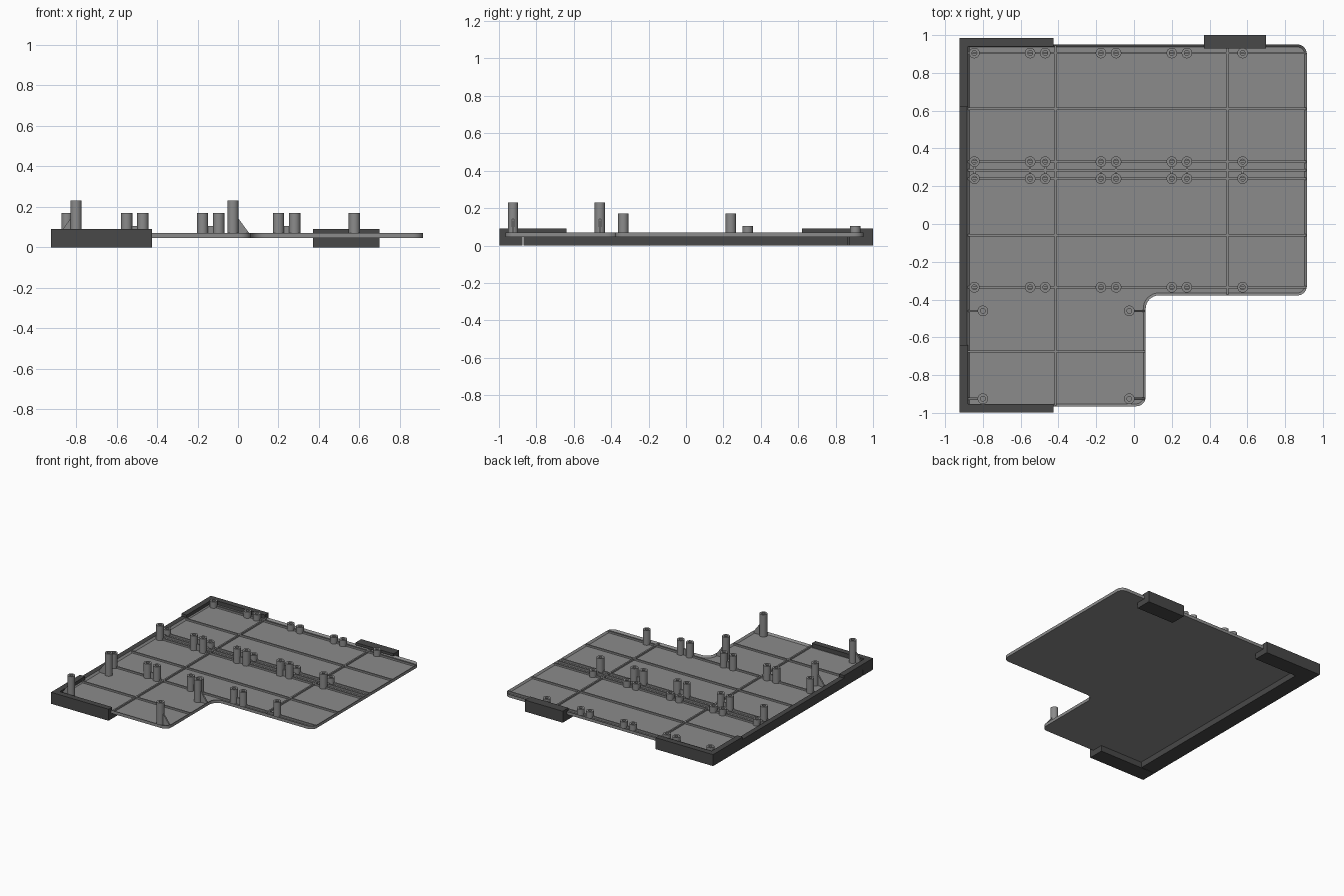
import bpy, bmesh, math
from mathutils import Vector

if "Cube" in bpy.data.objects:
    bpy.data.objects.remove(bpy.data.objects["Cube"])


def material(name, v):
    m = bpy.data.materials.new(name)
    m.diffuse_color = (v, v, v, 1)
    m.use_nodes = True
    m.node_tree.nodes["Principled BSDF"].inputs["Base Color"].default_value = m.diffuse_color
    return m


GREY, DARK = material("mid_grey", 0.26), material("dark_grey", 0.065)
RIM_Z, FLOOR_Z, BASE_Z = 0.07, 0.056, 0.046


def finish(bm, name, mat, smooth=False):
    bmesh.ops.recalc_face_normals(bm, faces=bm.faces)
    me = bpy.data.meshes.new(name)
    bm.to_mesh(me)
    bm.free()
    ob = bpy.data.objects.new(name, me)
    bpy.context.collection.objects.link(ob)
    me.materials.append(mat)
    if smooth:
        bpy.ops.object.select_all(action='DESELECT')
        ob.select_set(True)
        bpy.context.view_layer.objects.active = ob
        bpy.ops.object.shade_smooth_by_angle(angle=math.radians(35))
    return ob


def prism(bm, pts, depth):
    """Extrude a closed 3D outline by a vector; returns the first face."""
    face = bm.faces.new([bm.verts.new(p) for p in pts])
    ext = bmesh.ops.extrude_face_region(bm, geom=[face], use_keep_orig=True)
    verts = [g for g in ext['geom'] if isinstance(g, bmesh.types.BMVert)]
    bmesh.ops.translate(bm, verts=verts, vec=depth)
    return face


def box(bm, x0, x1, y0, y1, z0, z1):
    prism(bm, [(x0, y0, z0), (x1, y0, z0), (x1, y1, z0), (x0, y1, z0)], (0, 0, z1 - z0))


def rounded(corners, z, n=8):
    """Outline with circular fillets; corners are (x, y, radius)."""
    out = []
    for i, (x, y, r) in enumerate(corners):
        p = Vector((x, y))
        a = (Vector(corners[i - 1][:2]) - p).normalized()
        b = (Vector(corners[(i + 1) % len(corners)][:2]) - p).normalized()
        if r == 0:
            out.append((x, y, z))
            continue
        c = p + (a + b) * r
        for k in range(n + 1):
            t = k / n * math.pi / 2
            q = c - b * r * math.cos(t) - a * r * math.sin(t)
            out.append((q.x, q.y, z))
    return out


def tube(bm, x, y, top, r=0.028, hole=0.013, n=24):
    """Hollow screw boss standing on the tray floor."""
    rings = []
    for rad, z in ((r, FLOOR_Z), (r, top), (hole, top), (hole, FLOOR_Z + 0.002)):
        rings.append([bm.verts.new((x + rad * math.cos(2 * math.pi * k / n),
                                    y + rad * math.sin(2 * math.pi * k / n), z)) for k in range(n)])
    for lo, hi in zip(rings, rings[1:]):
        for k in range(n):
            j = (k + 1) % n
            bm.faces.new((lo[k], lo[j], hi[j], hi[k]))
    bm.faces.new(rings[0])
    bm.faces.new(rings[-1])


# Tray: notched plate with a raised rim
L, R, F, B, NX, NY = -0.885, 0.915, -0.965, 0.95, 0.062, -0.378
bm = bmesh.new()
outline = rounded([(L, F, 0), (NX, F, 0.05), (NX, NY, 0.07), (R, NY, 0.05),
                   (R, B, 0.05), (L, B, 0)], RIM_Z)
top = prism(bm, outline, (0, 0, BASE_Z - RIM_Z))
bmesh.ops.recalc_face_normals(bm, faces=bm.faces)
bmesh.ops.inset_region(bm, faces=[top], thickness=0.013, use_even_offset=True)
bmesh.ops.translate(bm, verts=top.verts, vec=(0, 0, FLOOR_Z - RIM_Z))
finish(bm, "tray", GREY, True)

# Floor ribs
boss_x = (-0.845, -0.55, -0.47, -0.175, -0.095, 0.20, 0.28, 0.575)
boss_rows = ((0.905, 0.105), (0.33, 0.105), (0.24, 0.17), (-0.335, 0.17))
bm = bmesh.new()
W, RT = 0.006, RIM_Z - 0.001
for y in (0.905, 0.61, 0.33, 0.285, 0.24, -0.06, -0.335):
    box(bm, L + 0.005, R - 0.005, y - W, y + W, FLOOR_Z - 0.003, RT)
box(bm, L + 0.005, NX - 0.005, -0.675 - W, -0.675 + W, FLOOR_Z - 0.003, RT)
for x, y0 in ((-0.415, F), (0.495, NY)):
    box(bm, x - W, x + W, y0 + 0.005, B - 0.005, FLOOR_Z - 0.003, RT - 0.0005)
for x in boss_x:
    box(bm, x - W, x + W, 0.262, 0.308, FLOOR_Z - 0.003, RT - 0.0005)
finish(bm, "floor_ribs", GREY)

# Webs joining paired bosses
bm = bmesh.new()
for y in (0.24, -0.335):
    for a, b in ((1, 2), (3, 4), (5, 6)):
        box(bm, boss_x[a] + 0.026, boss_x[b] - 0.026, y - W, y + W, FLOOR_Z, 0.105)
finish(bm, "boss_webs", GREY)

# Rows of screw bosses
bm = bmesh.new()
for y, h in boss_rows:
    for x in boss_x:
        tube(bm, x, y, h)
finish(bm, "screw_bosses", GREY, True)

# Tall posts and their triangular gussets
bm, gs = bmesh.new(), bmesh.new()
for y in (-0.46, -0.925):
    for x, s in ((-0.80, -1), (-0.025, 1)):
        tube(bm, x, y, 0.23)
        a, b = x + s * 0.025, x + s * 0.08
        prism(gs, [(a, y - W, FLOOR_Z), (b, y - W, FLOOR_Z), (b, y - W, RIM_Z),
                   (a, y - W, 0.145)], (0, 2 * W, 0))
finish(bm, "tall_posts", GREY, True)
finish(gs, "post_gussets", GREY)

# Side frame: L-shaped corner grips, joined by a long wall
X0, X1, UNDER = -0.925, -0.88, 0.125


def layered(name, parts):
    b = bmesh.new()
    for p in parts:
        box(b, *p)
    return finish(b, name, DARK)


layered("side_wall", [
    (X0, L, -0.64, 0.62, BASE_Z, RIM_Z),
    (X0, X0 + UNDER, -0.995 + UNDER, 0.985 - UNDER, 0, BASE_Z)])
for name, edge, s, lip, end in (("back_corner", 0.985, -1, 0.045, 0.62),
                                ("front_corner", -0.998, 1, 0.045, -0.64)):
    ys = sorted((edge, edge + s * UNDER))
    yl = sorted((edge, edge + s * lip))
    yw = sorted((edge + s * lip, end))
    layered(name, [(X0, -0.425, *ys, 0, BASE_Z),
                   (X0, -0.425, *yl, BASE_Z, 0.09),
                   (X0, X1, *yw, BASE_Z, 0.09)])

# Small clip on the back edge
layered("back_clip", [(0.37, 0.70, 1.0 - UNDER, 1.0, 0, BASE_Z),
                      (0.37, 0.70, B, 1.0, BASE_Z, RIM_Z),
                      (0.37, 0.70, 0.93, 1.0, RIM_Z, 0.09)])
